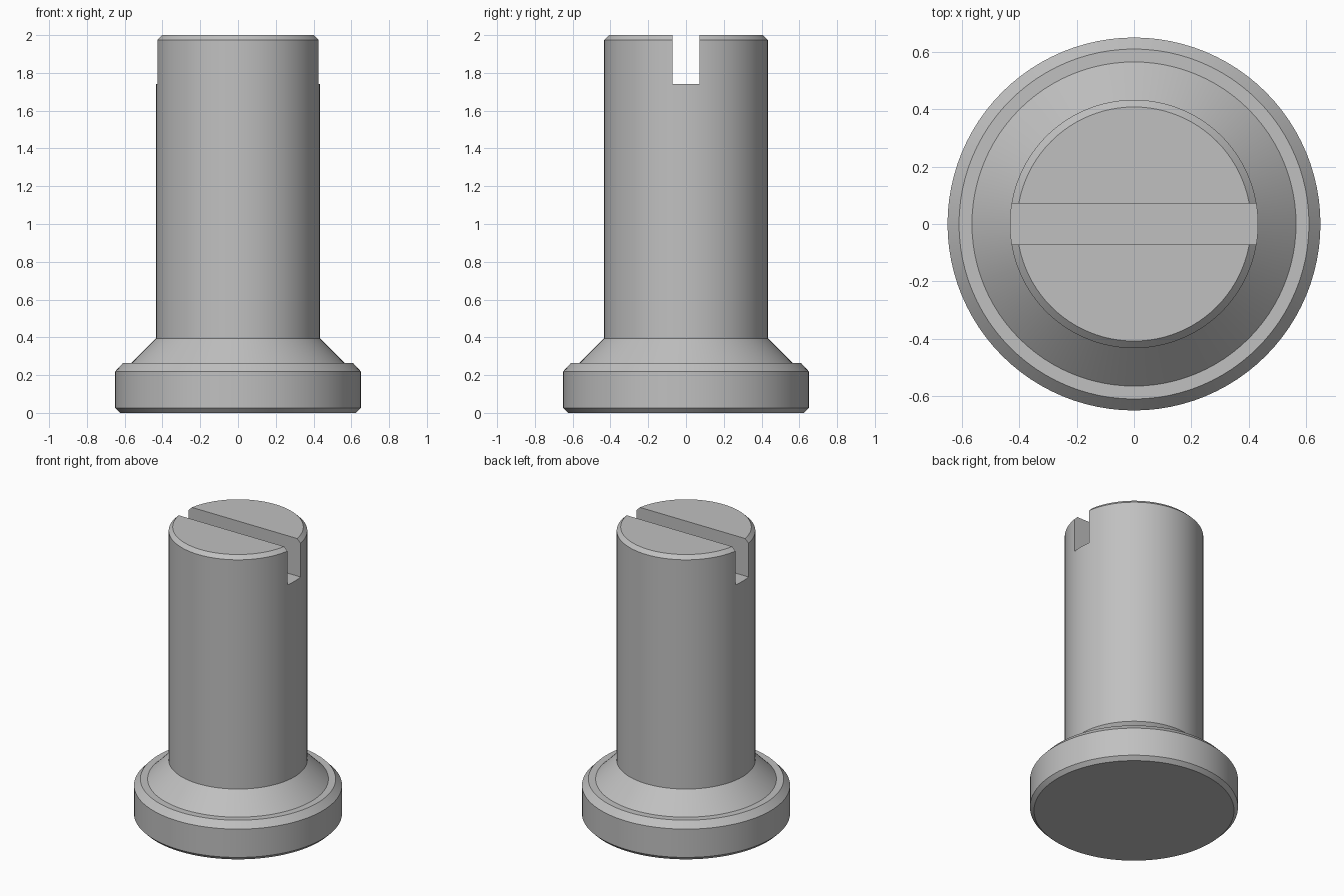
import bpy, bmesh, math

old = bpy.data.objects.get("Cube")
if old:
    bpy.data.objects.remove(old, do_unlink=True)

# Plain grey metal
grey = bpy.data.materials.new("grey metal")
grey.use_nodes = True
colour = (0.53, 0.53, 0.53, 1)
grey.diffuse_color = colour
grey.node_tree.nodes["Principled BSDF"].inputs["Base Color"].default_value = colour


def lathe(name, profile, sides=96):
    """Stack rings of (radius, height) and cap both ends."""
    bm = bmesh.new()
    rings = []
    for r, z in profile:
        angles = [2 * math.pi * i / sides for i in range(sides)]
        rings.append([bm.verts.new((r * math.cos(a), r * math.sin(a), z)) for a in angles])
    for low, high in zip(rings, rings[1:]):
        for i in range(sides):
            j = (i + 1) % sides
            bm.faces.new((low[i], low[j], high[j], high[i]))
    bm.faces.new(rings[0][::-1])
    bm.faces.new(rings[-1])
    mesh = bpy.data.meshes.new(name)
    bm.to_mesh(mesh)
    bm.free()
    obj = bpy.data.objects.new(name, mesh)
    bpy.context.collection.objects.link(obj)
    mesh.materials.append(grey)
    return obj


# Chamfered flange, conical shoulder and chamfered shaft
pin = lathe("slotted_pin", [
    (0.625, 0), (0.65, 0.025), (0.65, 0.22), (0.61, 0.263), (0.565, 0.263),
    (0.433, 0.395), (0.433, 1.975), (0.408, 2)])

# Screwdriver slot across the top
slot_floor, slot_top = 1.742, 2.2
bpy.ops.mesh.primitive_cube_add(size=1, location=(0, 0, (slot_floor + slot_top) / 2))
cutter = bpy.context.object
cutter.name = "slot_cutter"
cutter.scale = (2, 0.143, slot_top - slot_floor)
cutter.hide_render = True
cutter.data.materials.append(grey)

bpy.ops.object.select_all(action="DESELECT")
pin.select_set(True)
bpy.context.view_layer.objects.active = pin
cut = pin.modifiers.new("slot", "BOOLEAN")
cut.operation = "DIFFERENCE"
cut.solver = "EXACT"
cut.object = cutter
bpy.ops.object.modifier_apply(modifier=cut.name)
bpy.data.objects.remove(cutter, do_unlink=True)

bpy.ops.object.shade_smooth_by_angle(angle=math.radians(30))
